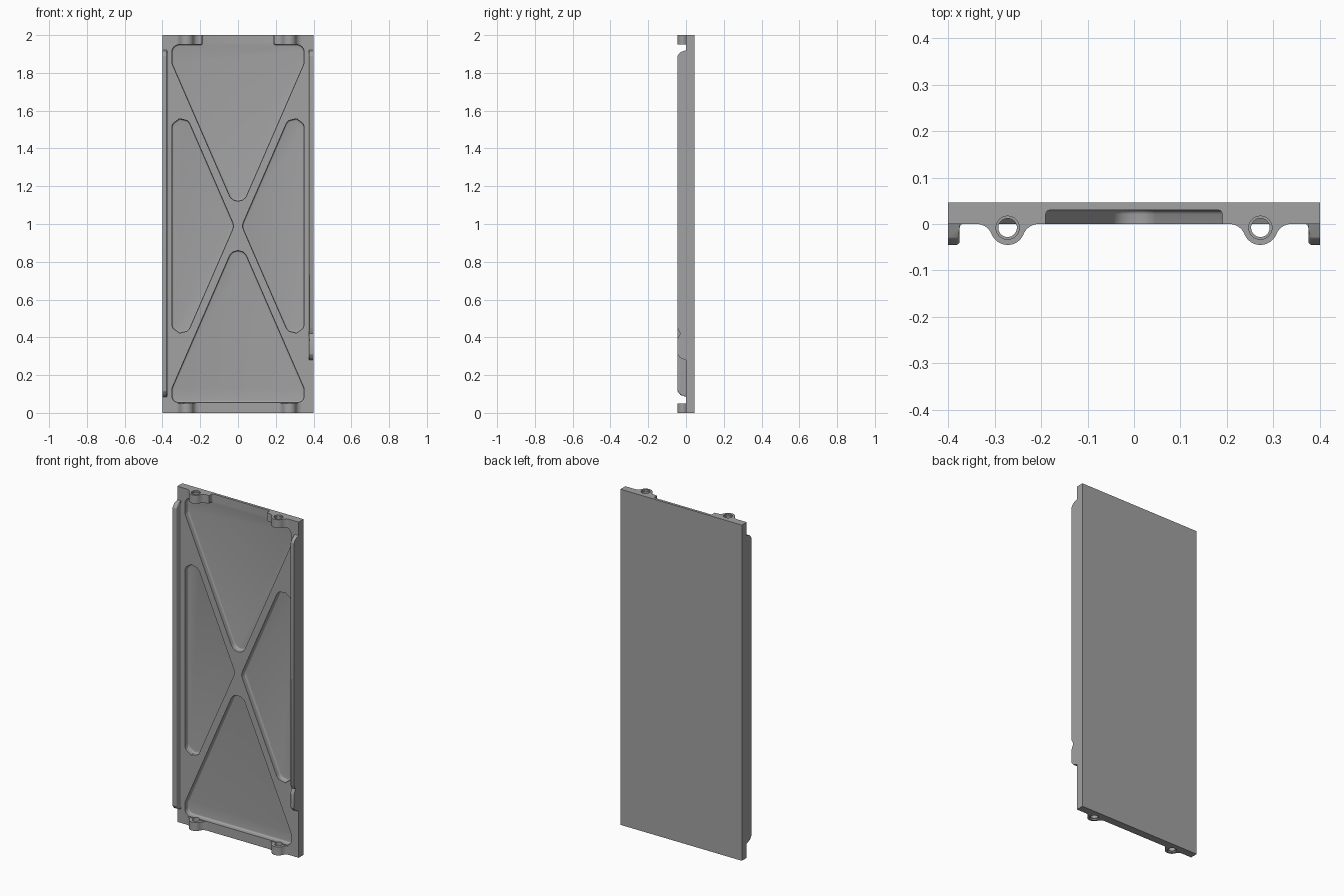
import bpy, bmesh, math
from mathutils import Vector

cube = bpy.data.objects.get("Cube")
if cube:
    bpy.data.objects.remove(cube, do_unlink=True)

grey = bpy.data.materials.new("machined grey")
grey.use_nodes = True
grey.diffuse_color = (0.36, 0.36, 0.36, 1)
grey.node_tree.nodes["Principled BSDF"].inputs["Base Color"].default_value = grey.diffuse_color

# Extrusion directions: profile (u, v) swept along w
ALONG = {
    "x": lambda u, v, w: (w, u, v),
    "y": lambda u, v, w: (u, w, v),
    "z": lambda u, v, w: (u, v, w),
}


def rounded(corners, steps=8):
    """Polygon from (u, v, radius) corners, each rounded by a true arc."""
    out = []
    for i, (u, v, r) in enumerate(corners):
        p = Vector((u, v))
        if r == 0:
            out.append(p)
            continue
        a = (Vector(corners[i - 1][:2]) - p).normalized()
        b = (Vector(corners[(i + 1) % len(corners)][:2]) - p).normalized()
        half = a.angle(b) / 2
        centre = p + (a + b).normalized() * r / math.sin(half)
        start = p + a * r / math.tan(half) - centre
        end = p + b * r / math.tan(half) - centre
        for k in range(steps + 1):
            t = k / steps
            out.append(centre + (start * (1 - t) + end * t).normalized() * r)
    return out


def prism(name, points, axis, low, high, bevel_rule=None, bevel=0.01):
    """Extruded profile; edges that satisfy bevel_rule are rounded."""
    bm = bmesh.new()
    place = ALONG[axis]
    lo = [bm.verts.new(place(p[0], p[1], low)) for p in points]
    hi = [bm.verts.new(place(p[0], p[1], high)) for p in points]
    bm.faces.new(lo)
    bm.faces.new(hi)
    n = len(points)
    for i in range(n):
        j = (i + 1) % n
        bm.faces.new((lo[i], lo[j], hi[j], hi[i]))
    bmesh.ops.recalc_face_normals(bm, faces=bm.faces)
    if bevel_rule:
        edges = [e for e in bm.edges if all(bevel_rule(v.co) for v in e.verts)]
        bmesh.ops.bevel(bm, geom=edges, offset=bevel, segments=4, profile=0.5, affect="EDGES")
    mesh = bpy.data.meshes.new(name)
    bm.to_mesh(mesh)
    bm.free()
    mesh.materials.append(grey)
    obj = bpy.data.objects.new(name, mesh)
    bpy.context.collection.objects.link(obj)
    return obj


def activate(obj):
    bpy.ops.object.select_all(action="DESELECT")
    obj.select_set(True)
    bpy.context.view_layer.objects.active = obj


def cut(obj, cutters):
    activate(obj)
    for cutter in cutters:
        cutter.hide_render = True
        mod = obj.modifiers.new("cut", "BOOLEAN")
        mod.operation = "DIFFERENCE"
        mod.solver = "EXACT"
        mod.object = cutter
        bpy.ops.object.modifier_apply(modifier=mod.name)


def circle(x, y, r, n=32):
    return [(x + r * math.cos(math.tau * k / n), y + r * math.sin(math.tau * k / n)) for k in range(n)]


# Main dimensions
W, H, T, D = 0.4, 2.0, 0.046, 0.045      # half width, height, plate thickness, flange depth
FLOOR, EDGE, MID, SLOPE = 0.03, 0.35, 0.99, 2.3
BOSS_X, BOSS_Y, BOSS_R, FLARE, BOSS_H = 0.272, -0.008, 0.037, 0.035, 0.05
R = 0.05

# Plate
plate = prism("plate", [(-W, 0), (W, 0), (W, T), (-W, T)], "z", 0, H)

# Triangular pockets between the crossed ribs
apex = 0.055
rise = apex + SLOPE * EDGE
top_z, low_z, gap = 1.95, 0.055, 0.19
side_rise = SLOPE * (EDGE - 0.02)
outlines = {
    "top_pocket": [(0, MID + apex, R), (EDGE, MID + rise, R), (EDGE, top_z, 0.04),
                   (gap, top_z, 0.01), (gap, H + 0.1, 0), (-gap, H + 0.1, 0),
                   (-gap, top_z, 0.01), (-EDGE, top_z, 0.04), (-EDGE, MID + rise, R)],
    "bottom_pocket": [(0, MID - apex, R), (EDGE, MID - rise, R), (EDGE, low_z, 0.035),
                      (-EDGE, low_z, 0.035), (-EDGE, MID - rise, R)],
}
for s, side in ((1, "left"), (-1, "right")):
    outlines[side + "_pocket"] = [(s * 0.02, MID, R), (s * EDGE, MID + side_rise, R),
                                  (s * EDGE, MID - side_rise, R)]
pockets = [prism(name, rounded(c), "y", -0.1, FLOOR, lambda co: co.y > FLOOR - 1e-5, 0.009)
           for name, c in outlines.items()]
cut(plate, pockets)

# Screw bosses with flared feet, plus their countersunk holes
reach = math.sqrt((BOSS_R + FLARE) ** 2 - (FLARE + BOSS_Y) ** 2)
lean = math.atan2(FLARE + BOSS_Y, reach)   # angle from boss centre down to flare centre
half = []
for k in range(9):                         # concave flare
    a = math.pi / 2 + (math.pi / 2 - lean) * k / 8
    half.append((reach + FLARE * math.cos(a), -FLARE + FLARE * math.sin(a)))
for k in range(1, 13):                     # round nose
    a = -lean - (math.pi / 2 - lean) * k / 12
    half.append((BOSS_R * math.cos(a), BOSS_Y + BOSS_R * math.sin(a)))
profile = half + [(-x, y) for x, y in reversed(half[:-1])]

parts, holes = [plate], []
for s, side in ((1, "left"), (-1, "right")):
    for level, z0, mouth in (("top", H - BOSS_H, H), ("bottom", 0, 0)):
        boss = prism(f"{level}_{side}_boss", [(s * BOSS_X + x, y) for x, y in profile],
                     "z", z0, z0 + BOSS_H)
        bore = prism("bore", circle(s * BOSS_X, BOSS_Y, 0.02), "z", z0 - 0.02, z0 + BOSS_H + 0.02)
        sink = prism("countersink", circle(s * BOSS_X, BOSS_Y, 0.025), "z", mouth - 0.008, mouth + 0.008)
        cut(boss, [bore, sink])
        cut(plate, [bore, sink])
        holes += [bore, sink]
        parts.append(boss)

# Side flanges with sloped ends and a rounded inner edge
INNER = W - 0.025
for s, side, z0 in ((1, "left", 0.28), (-1, "right", 0.085)):
    z1 = 1.92
    outline = rounded([(0, z0, 0), (-0.03, z0 + 0.01, 0.01), (-D, z0 + 0.03, 0.01),
                       (-D, z1 - 0.03, 0.01), (-0.03, z1 - 0.01, 0.01), (0, z1, 0)], 4)
    flange = prism(side + "_flange", outline, "x", s * INNER, s * W,
                   lambda co: abs(co.x) < INNER + 1e-4 and co.y < -0.01, 0.008)
    if s > 0:
        # Small V notch near the short end
        notch = prism("notch", [(-0.06, 0.36), (-0.03, 0.42), (-0.06, 0.48)], "x", 0.3, 0.5)
        cut(flange, [notch])
        holes.append(notch)
    # Fillet at the flange root
    r = 0.008
    arc = [(s * (INNER - r + r * math.sin(a)), -r + r * math.cos(a))
           for a in (math.pi / 2 * k / 5 for k in range(6))]
    fillet = prism(side + "_flange_fillet", arc + [(s * INNER, 0)], "z", z0 + 0.01, z1 - 0.01)
    parts += [flange, fillet]

for helper in pockets + holes:
    bpy.data.objects.remove(helper, do_unlink=True)
for part in parts:
    activate(part)
    bpy.ops.object.shade_smooth_by_angle(angle=math.radians(30))
